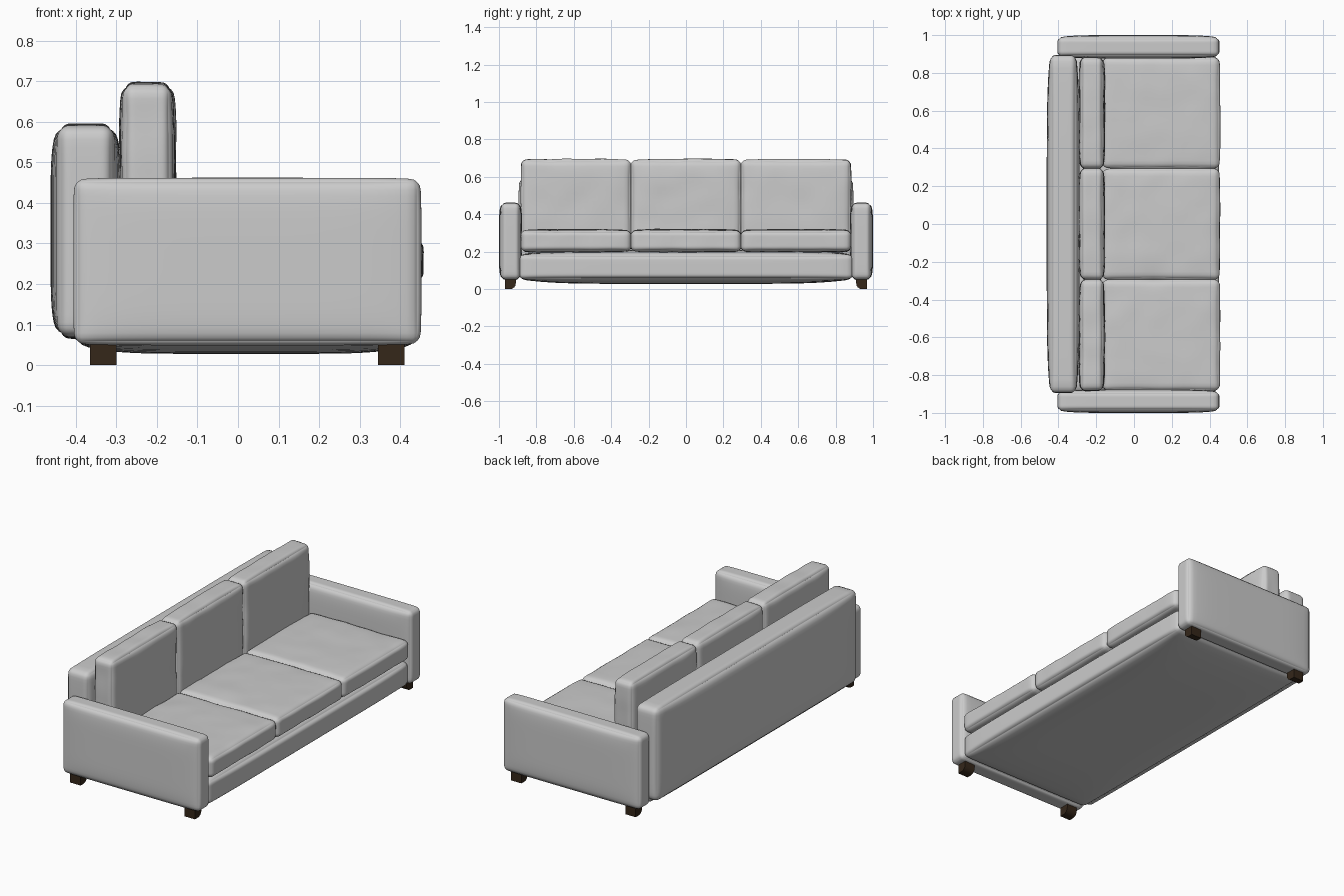
import bpy, bmesh, math
from mathutils import Vector, noise

if "Cube" in bpy.data.objects:
    bpy.data.objects.remove(bpy.data.objects["Cube"])


def finish(name, bm, angle=60):
    bmesh.ops.recalc_face_normals(bm, faces=bm.faces)
    mesh = bpy.data.meshes.new(name)
    bm.to_mesh(mesh)
    bm.free()
    ob = bpy.data.objects.new(name, mesh)
    bpy.context.collection.objects.link(ob)
    bpy.ops.object.select_all(action='DESELECT')
    ob.select_set(True)
    bpy.context.view_layer.objects.active = ob
    bpy.ops.object.shade_smooth_by_angle(angle=math.radians(angle))
    return ob


def padded_box(name, x, y, z, radius, bulge, wrinkle=0.0):
    """Rounded box filling the given ranges, each face swollen by its bulge."""
    lo, hi = Vector((x[0], y[0], z[0])), Vector((x[1], y[1], z[1]))
    centre, bulge = (lo + hi) / 2, Vector(bulge)
    half = (hi - lo) / 2 - bulge
    bm = bmesh.new()
    bmesh.ops.create_cube(bm, size=2)
    bmesh.ops.subdivide_edges(bm, edges=bm.edges[:], cuts=23, use_grid_fill=True)
    for v in bm.verts:
        # crowd the grid towards the edges, then round them
        t = Vector([math.sin(c * math.pi / 2) for c in v.co])
        p = Vector([t[i] * half[i] for i in range(3)])
        core = Vector([max(-(half[i] - radius), min(half[i] - radius, p[i])) for i in range(3)])
        d = p - core
        p = core + d.normalized() * radius
        # swell away from the seams
        for i in range(3):
            j, k = (i + 1) % 3, (i + 2) % 3
            p[i] += t[i] * bulge[i] * (1 - t[j] ** 6) * (1 - t[k] ** 6)
        p += centre
        if wrinkle:
            p += d.normalized() * wrinkle * noise.noise(p * 9)
        v.co = p
    return finish(name, bm)


# Base with a sagging underside
padded_box("base", (-0.41, 0.45), (-0.895, 0.895), (0.028, 0.21), 0.025, (0.01, 0.005, 0.025))

# Backrest panel
padded_box("backrest", (-0.462, -0.288), (-0.895, 0.895), (0.065, 0.596), 0.03, (0.018, 0.004, 0.006))

# Three seat cushions and three back cushions
for n, yc in enumerate((-0.588, 0.0, 0.588), 1):
    span = (yc - 0.296, yc + 0.296)
    padded_box(f"seat_cushion_{n}", (-0.17, 0.456), span, (0.195, 0.32), 0.025,
               (0.006, 0.004, 0.008), 0.004)
    padded_box(f"back_cushion_{n}", (-0.292, -0.154), span, (0.2, 0.696), 0.025,
               (0.01, 0.004, 0.007), 0.004)

# Legs: block with the inner bottom edge curved
wood = bpy.data.materials.new("dark_wood")
wood.diffuse_color = (0.035, 0.02, 0.01, 1)
wood.use_nodes = True
wood.node_tree.nodes["Principled BSDF"].inputs["Base Color"].default_value = wood.diffuse_color
for side, s in (("right", 1), ("left", -1)):
    padded_box(f"{side}_arm", (-0.406, 0.452), sorted((s * 0.876, s * 1.0)), (0.049, 0.462),
               0.025, (0.004, 0.012, 0.003))
    for place, x0 in (("back", -0.365), ("front", 0.345)):
        profile = [(0.967, 0.06), (0.967, 0.0), (0.94, 0.0)]
        profile += [(0.94 - 0.03 * math.sin(a), 0.03 - 0.03 * math.cos(a))
                    for a in (math.pi / 8 * i for i in range(1, 5))]
        profile.append((0.91, 0.06))
        bm = bmesh.new()
        face = bm.faces.new([bm.verts.new((x0, s * y, z)) for y, z in profile])
        ext = bmesh.ops.extrude_face_region(bm, geom=[face])["geom"]
        bmesh.ops.translate(bm, vec=(0.065, 0, 0),
                            verts=[g for g in ext if isinstance(g, bmesh.types.BMVert)])
        leg = finish(f"{side}_{place}_leg", bm, 30)
        leg.data.materials.append(wood)
